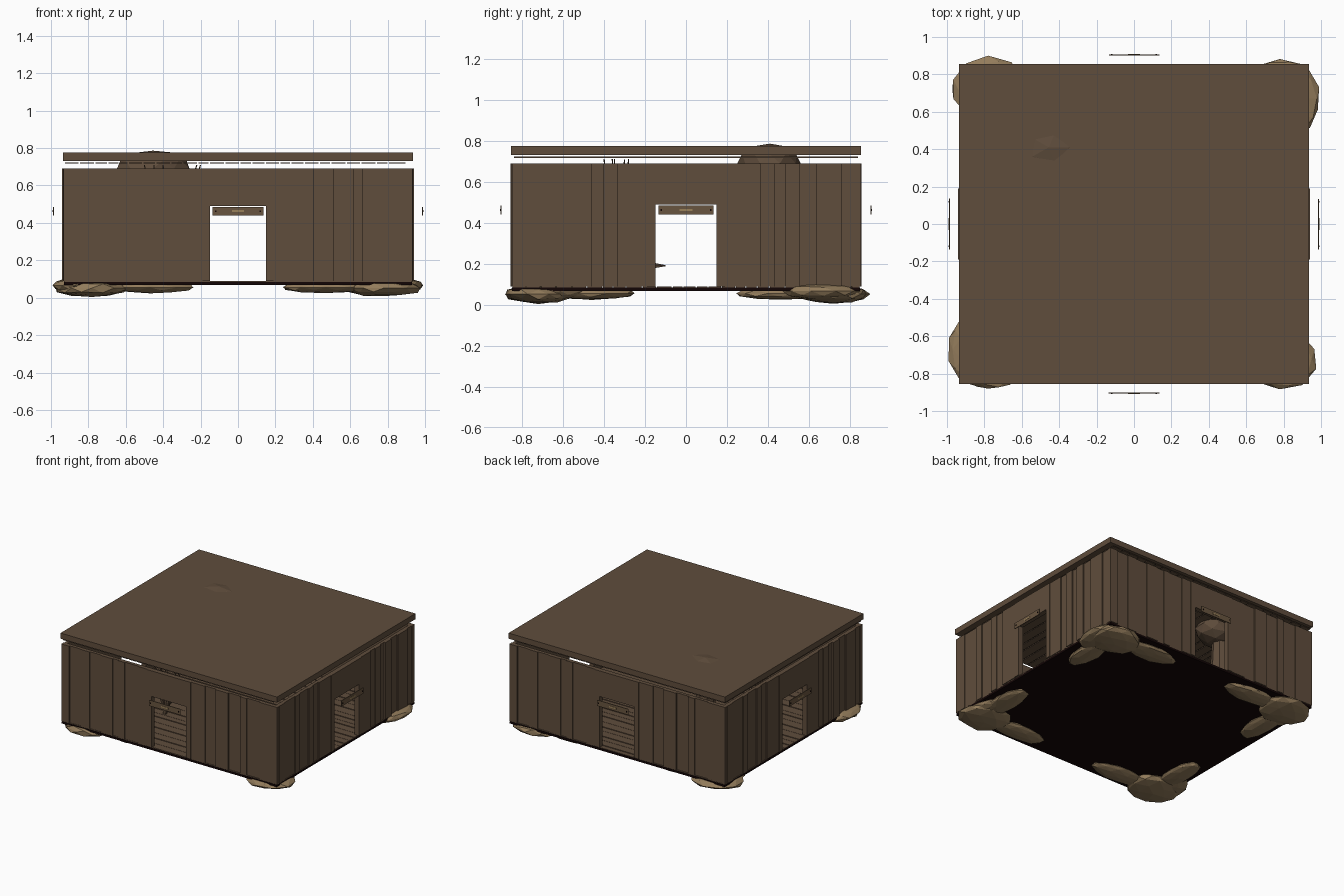
import bpy, bmesh, math, random
from mathutils import Matrix, Vector

if "Cube" in bpy.data.objects:
    bpy.data.objects.remove(bpy.data.objects["Cube"])


def material(name, rgb):
    m = bpy.data.materials.new(name)
    m.diffuse_color = (*rgb, 1)
    m.use_nodes = True
    m.node_tree.nodes["Principled BSDF"].inputs["Base Color"].default_value = m.diffuse_color
    return m


WOOD = material("brown wood", (0.115, 0.074, 0.045))
STONE = material("tan stone", (0.29, 0.20, 0.105))
DARK = material("dark underside", (0.006, 0.0015, 0.0015))
SIGN = material("sign wood", (0.14, 0.09, 0.05))
MARK = material("pale mark", (0.32, 0.22, 0.10))


def add_box(bm, x0, x1, y0, y1, z0, z1):
    size = Matrix.Diagonal((x1 - x0, y1 - y0, z1 - z0, 1))
    mid = Matrix.Translation(((x0 + x1) / 2, (y0 + y1) / 2, (z0 + z1) / 2))
    bmesh.ops.create_cube(bm, size=1, matrix=mid @ size)


def finish(bm, name, mat, angle=0):
    bm.transform(Matrix.Rotation(angle, 4, 'Z'))
    me = bpy.data.meshes.new(name)
    bm.to_mesh(me)
    bm.free()
    me.materials.append(mat)
    ob = bpy.data.objects.new(name, me)
    bpy.context.collection.objects.link(ob)
    return ob


def box(name, mat, dims, angle=0):
    bm = bmesh.new()
    add_box(bm, *dims)
    return finish(bm, name, mat, angle)


def splits(a, b, lo, hi, rng):
    """Irregular plank edges between a and b."""
    cuts = [a]
    while b - cuts[-1] > hi * 1.3:
        cuts.append(cuts[-1] + rng.uniform(lo, hi))
    return cuts + [b]


def rock(name, centre, radii, seed, mat=STONE, jitter=0.07):
    rng = random.Random(seed)
    bm = bmesh.new()
    bmesh.ops.create_icosphere(bm, subdivisions=2, radius=1)
    for v in bm.verts:
        v.co *= 1 + rng.uniform(-jitter, jitter)
        v.co = Vector(c + p * r for c, p, r in zip(centre, v.co, radii))
    return finish(bm, name, mat)


# One wall with planks, door frame and hanging sign, built facing -y then turned
def wall(name, angle, half, dist, seed):
    rng = random.Random(seed)
    bm = bmesh.new()
    for a, b in ((-half, -0.19), (0.19, half)):
        cuts = splits(a, b, 0.05, 0.13, rng)
        for i, (p, q) in enumerate(zip(cuts, cuts[1:])):
            out = dist - (i % 2) * 0.008 - rng.uniform(0, 0.004)
            add_box(bm, p, q, -out, -dist + 0.035, 0.09, 0.69)
    finish(bm, name + "_wall_planks", WOOD, angle)

    bm = bmesh.new()
    for a, b, z0 in ((-0.19, -0.15, 0.09), (0.15, 0.19, 0.09), (-0.15, 0.15, 0.49)):
        add_box(bm, a, b, -dist - 0.003, -dist + 0.035, z0, 0.69)
    finish(bm, name + "_door_frame", WOOD, angle)

    s = -dist - 0.05
    box(name + "_door_sign", SIGN, (-0.135, 0.135, s - 0.003, s + 0.003, 0.44, 0.485), angle)
    box(name + "_sign_mark", MARK, (-0.032, 0.032, s - 0.005, s - 0.003, 0.457, 0.468), angle)
    bm = bmesh.new()
    for x in (-0.12, 0.12):
        add_box(bm, x - 0.004, x + 0.004, s - 0.006, s - 0.003, 0.458, 0.467)
    finish(bm, name + "_sign_nails", DARK, angle)


wall("front", 0, 0.932, 0.853, 3)
wall("right", math.pi / 2, 0.822, 0.937, 8)
wall("back", math.pi, 0.932, 0.853, 3)
wall("left", -math.pi / 2, 0.822, 0.937, 8)

# Floor: dark base with boards running along x
box("floor_base", DARK, (-0.93, 0.93, -0.85, 0.85, 0.068, 0.084))
bm = bmesh.new()
edges = splits(-0.85, 0.85, 0.05, 0.08, random.Random(5))
for i, (p, q) in enumerate(zip(edges, edges[1:])):
    add_box(bm, -0.93, 0.93, p + 0.003, q - 0.003, 0.084, 0.09 - 0.002 * (i % 2))
finish(bm, "floor_boards", WOOD)

# Ceiling boards running along y, and the flat roof floating over the walls
bm = bmesh.new()
edges = splits(-0.93, 0.9, 0.05, 0.09, random.Random(6))
for p, q in zip(edges, edges[1:]):
    add_box(bm, p + 0.004, q - 0.004, -0.84, 0.84, 0.717, 0.723)
finish(bm, "ceiling_boards", WOOD)
box("roof_slab", WOOD, (-0.936, 0.936, -0.855, 0.855, 0.731, 0.775))

# Foundation stones: a cluster of four at every corner
seed = 20
for sx in (-1, 1):
    for sy in (-1, 1):
        wide = sx == sy
        cluster = (
            ("corner_stone", (0.78, 0.72, 0.052), (0.20, 0.17, 0.046)),
            ("outer_stone", (0.87 if wide else 0.82, 0.67, 0.066), (0.12, 0.19, 0.042)),
            ("long_stone_x", (0.47, 0.73, 0.055), (0.23, 0.09, 0.03)),
            ("long_stone_y", (0.80, 0.46, 0.055), (0.09, 0.22, 0.03)),
        )
        tag = ("front" if sy < 0 else "back") + ("_left_" if sx < 0 else "_right_")
        for part, c, r in cluster:
            rock(tag + part, (c[0] * sx, c[1] * sy, c[2]), r, seed)
            seed += 1

# Domed column in the room, poking just through the roof
rock("column_cap", (-0.455, 0.41, 0.69), (0.20, 0.155, 0.098), 4, WOOD, 0.04)
bm = bmesh.new()
bmesh.ops.create_cone(bm, cap_ends=True, segments=8, radius1=0.09, radius2=0.06, depth=0.56,
                      matrix=Matrix.Translation((-0.455, 0.41, 0.37)))
finish(bm, "column_shaft", WOOD)

# Spiky bundle of sticks in the room
bm = bmesh.new()
for x, y, tip in ((-0.5, -0.4, 0), (-0.45, -0.35, 0), (-0.4, -0.3, 0),
                  (-0.22, -0.36, 0), (-0.2, -0.28, 0), (-0.4, -0.1, 1)):
    base = Vector((-0.4, -0.33, 0.09 if not tip else 0.19))
    end = Vector((x, y, 0.19 if tip else 0.71))
    d = end - base
    m = Matrix.Translation((base + end) / 2) @ d.to_track_quat('Z', 'Y').to_matrix().to_4x4()
    bmesh.ops.create_cone(bm, cap_ends=True, segments=5, radius1=0.05 if tip else 0.014,
                          radius2=0.003, depth=d.length, matrix=m)
finish(bm, "stick_bundle", WOOD)
